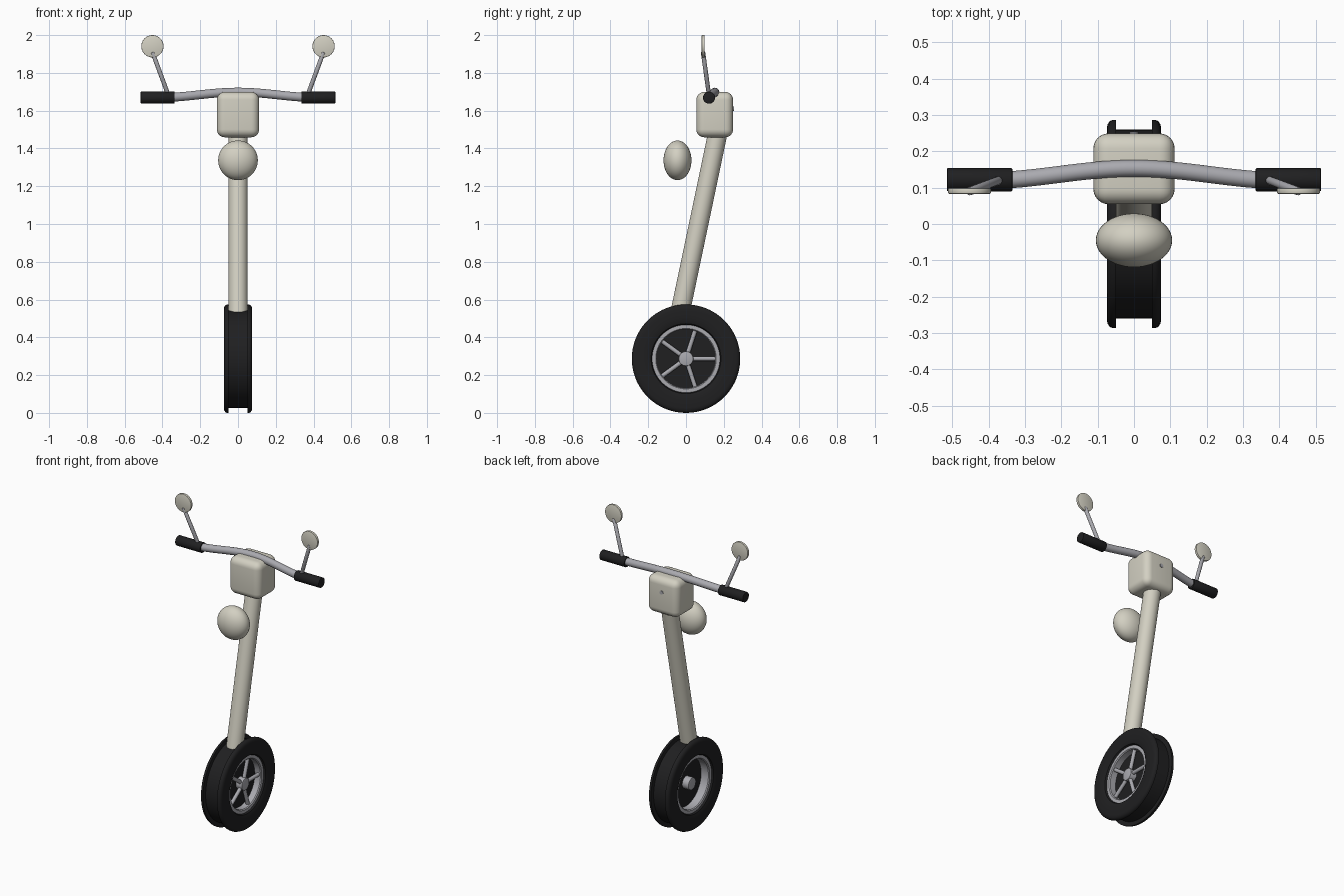
import bpy, bmesh, math
from mathutils import Vector

if "Cube" in bpy.data.objects:
    bpy.data.objects.remove(bpy.data.objects["Cube"])


def material(name, rgb):
    m = bpy.data.materials.new(name)
    m.diffuse_color = (*rgb, 1)
    m.use_nodes = True
    m.node_tree.nodes["Principled BSDF"].inputs["Base Color"].default_value = m.diffuse_color
    return m


CREAM = material("cream paint", (0.65, 0.63, 0.54))
METAL = material("grey metal", (0.40, 0.40, 0.43))
RUBBER = material("black rubber", (0.014, 0.014, 0.015))
HUB = Vector((0, 0, 0.287))


def finish(bm, name, mat, angle=35):
    bmesh.ops.recalc_face_normals(bm, faces=bm.faces)
    me = bpy.data.meshes.new(name)
    bm.to_mesh(me)
    bm.free()
    me.materials.append(mat)
    ob = bpy.data.objects.new(name, me)
    bpy.context.collection.objects.link(ob)
    bpy.ops.object.select_all(action='DESELECT')
    ob.select_set(True)
    bpy.context.view_layer.objects.active = ob
    bpy.ops.object.shade_smooth_by_angle(angle=math.radians(angle))
    return ob


def rod(name, a, b, r, mat, bevel=0.0, sides=32):
    """Cylinder between two points, optionally with softened ends."""
    a, b = Vector(a), Vector(b)
    bm = bmesh.new()
    bmesh.ops.create_cone(bm, cap_ends=True, segments=sides, radius1=r, radius2=r,
                          depth=(b - a).length)
    if bevel:
        rims = [e for e in bm.edges if abs(e.verts[0].co.z - e.verts[1].co.z) < 1e-5]
        bmesh.ops.bevel(bm, geom=rims, offset=bevel, segments=2, affect='EDGES', profile=0.5)
    bm.transform((b - a).to_track_quat('Z', 'Y').to_matrix().to_4x4())
    bmesh.ops.translate(bm, verts=bm.verts, vec=(a + b) / 2)
    return finish(bm, name, mat)


def lathe_x(name, profile, mat, steps=72):
    """Revolve a closed (x, radius) profile around the wheel axle."""
    bm = bmesh.new()
    rings = []
    for i in range(steps):
        t = 2 * math.pi * i / steps
        rings.append([bm.verts.new((x, r * math.cos(t), HUB.z + r * math.sin(t)))
                      for x, r in profile])
    n = len(profile)
    for i in range(steps):
        p, q = rings[i], rings[(i + 1) % steps]
        for j in range(n):
            k = (j + 1) % n
            bm.faces.new((p[j], p[k], q[k], q[j]))
    return finish(bm, name, mat)


# Tyre: two rounded shoulders with a wide recessed centre band
half = [(0.05, 0.175), (0.068, 0.185), (0.073, 0.20), (0.075, 0.22), (0.075, 0.262),
        (0.073, 0.274), (0.067, 0.283), (0.058, 0.287), (0.05, 0.287), (0.05, 0.26)]
lathe_x("tyre", half + [(-x, r) for x, r in reversed(half)], RUBBER)

# Rim, backing disc, hub and five spokes on the right side
lathe_x("rim", [(-0.052, 0.155), (0.052, 0.155), (0.058, 0.16), (0.058, 0.18),
                (-0.058, 0.18), (-0.058, 0.16)], METAL)
rod("brake_disc", (0.0, 0, HUB.z), (0.012, 0, HUB.z), 0.157, RUBBER, sides=64)
rod("hub", (-0.045, 0, HUB.z), (0.055, 0, HUB.z), 0.039, METAL, 0.004)
for i in range(5):
    t = 2 * math.pi * i / 5
    d = Vector((0, math.cos(t), math.sin(t)))
    c = HUB + Vector((0.036, 0, 0))
    rod(f"spoke_{i + 1}", c + d * 0.03, c + d * 0.165, 0.012, METAL, sides=12)

# Leaning steering column
rod("steering_column", (0, -0.042, 0.48), (0, 0.17, 1.49), 0.051, CREAM, sides=48)

# Rounded head box with a small lock at the back
bm = bmesh.new()
bmesh.ops.create_cube(bm, size=1)
bmesh.ops.scale(bm, verts=bm.verts, vec=(0.224, 0.195, 0.24))
bmesh.ops.bevel(bm, geom=bm.edges[:], offset=0.042, segments=6, affect='EDGES', profile=0.5)
bmesh.ops.translate(bm, verts=bm.verts, vec=(0, 0.152, 1.579))
finish(bm, "head_box", CREAM, 50)
rod("lock", (0, 0.24, 1.61), (0, 0.254, 1.61), 0.012, METAL, sides=16)

# Egg-shaped headlamp
bm = bmesh.new()
bmesh.ops.create_uvsphere(bm, u_segments=48, v_segments=24, radius=1)
bmesh.ops.scale(bm, verts=bm.verts, vec=(0.105, 0.074, 0.105))
bmesh.ops.translate(bm, verts=bm.verts, vec=(0, -0.045, 1.337))
finish(bm, "headlamp", CREAM, 60)

# Swept handlebar tube
bm = bmesh.new()
rings = []
for i in range(33):
    x = -0.36 + 0.72 * i / 32
    s = 0.5 - 0.5 * math.cos(math.pi * min(abs(x) / 0.42, 1))
    y, z = 0.153 - 0.034 * s, 1.698 - 0.029 * s
    rings.append([bm.verts.new((x, y + 0.0235 * math.cos(a), z + 0.0235 * math.sin(a)))
                  for a in (2 * math.pi * k / 24 for k in range(24))])
for p, q in zip(rings, rings[1:]):
    for k in range(24):
        bm.faces.new((p[k], p[(k + 1) % 24], q[(k + 1) % 24], q[k]))
bm.faces.new(rings[0])
bm.faces.new(rings[-1])
finish(bm, "handlebar", METAL)

# Grips and round mirrors on both sides
for side, s in (("left", -1), ("right", 1)):
    rod(f"{side}_grip", (s * 0.335, 0.122, 1.669), (s * 0.515, 0.122, 1.669), 0.032,
        RUBBER, 0.003)
    rod(f"{side}_mirror_stalk", (s * 0.368, 0.122, 1.68), (s * 0.453, 0.09, 1.91), 0.0115,
        METAL, 0.003, 16)
    rod(f"{side}_mirror", (s * 0.453, 0.083, 1.941), (s * 0.453, 0.099, 1.941), 0.059,
        CREAM, 0.003, 48)
